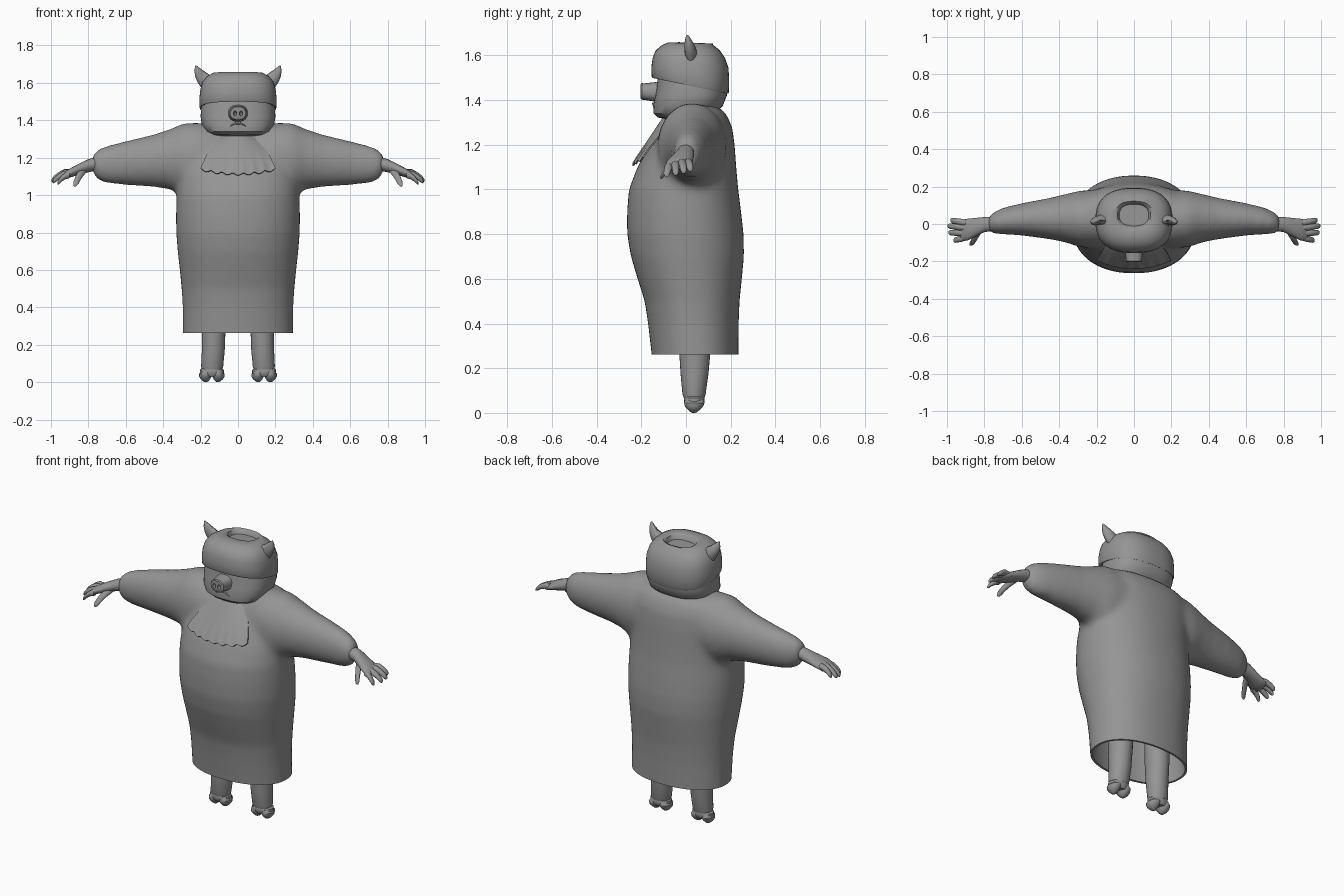
import bpy, bmesh, math
from mathutils import Vector, Euler

if "Cube" in bpy.data.objects:
    bpy.data.objects.remove(bpy.data.objects["Cube"])

grey = bpy.data.materials.new("plain_grey")
grey.diffuse_color = (0.3, 0.3, 0.3, 1)
grey.use_nodes = True
grey.node_tree.nodes["Principled BSDF"].inputs["Base Color"].default_value = grey.diffuse_color


def finish(name, bm, angle=40):
    bmesh.ops.recalc_face_normals(bm, faces=bm.faces[:])
    me = bpy.data.meshes.new(name)
    bm.to_mesh(me)
    bm.free()
    me.materials.append(grey)
    ob = bpy.data.objects.new(name, me)
    bpy.context.collection.objects.link(ob)
    shade(ob, angle)
    return ob


def select(ob):
    bpy.ops.object.select_all(action='DESELECT')
    ob.select_set(True)
    bpy.context.view_layer.objects.active = ob


def shade(ob, angle=40):
    select(ob)
    bpy.ops.object.shade_smooth_by_angle(angle=math.radians(angle))


def apply(ob, kind, **settings):
    select(ob)
    mod = ob.modifiers.new(kind, kind)
    for key, value in settings.items():
        setattr(mod, key, value)
    bpy.ops.object.modifier_apply(modifier=mod.name)


def loft(name, sections, axis='Z', n=32, power=2.0, caps=(True, True), bm=None, angle=40):
    """sections: (centre, half size a, half size b[, tilt in y]) across the axis."""
    out = bm or bmesh.new()
    rings = []
    for c, a, b, *tilt in sections:
        ring = []
        for i in range(n):
            t = 2 * math.pi * i / n
            u, v = (math.copysign(abs(f) ** (2 / power), f) for f in (math.cos(t), math.sin(t)))
            u, v = a * u, b * v
            off = {'X': (0, u, v), 'Y': (u, 0, v), 'Z': (u, v, 0)}[axis]
            p = Vector(c) + Vector(off)
            if tilt:
                p.z += tilt[0] * p.y
            ring.append(out.verts.new(p))
        rings.append(ring)
    for r, q in zip(rings, rings[1:]):
        for i in range(n):
            j = (i + 1) % n
            out.faces.new((r[i], r[j], q[j], q[i]))
    if caps[0]:
        out.faces.new(rings[0][::-1])
    if caps[1]:
        out.faces.new(rings[-1])
    return out if bm else finish(name, out, angle)


def upright(rows):
    """rows: height, half width, front y, back y[, tilt]"""
    return [((0, (f + b) / 2, z), w, (b - f) / 2, *t) for z, w, f, b, *t in rows]


# robe: body and sleeves fused into one smooth skin, open at the hem
robe_bm = bmesh.new()
loft("", upright([
    (.20, .295, -.150, .235), (.27, .295, -.155, .235), (.40, .296, -.170, .236),
    (.50, .302, -.185, .240), (.60, .312, -.217, .250), (.70, .323, -.247, .260),
    (.80, .331, -.264, .258), (.90, .332, -.264, .247), (1.0, .328, -.256, .234),
    (1.1, .325, -.218, .225), (1.2, .32, -.165, .218), (1.28, .31, -.10, .207),
    (1.34, .28, -.05, .18), (1.375, .22, .0, .14)]), n=48, power=2.2, bm=robe_bm)
sleeve = [(.0, 1.36, 1.02, -.10, .18), (.2, 1.388, 1.0, -.13, .185), (.29, 1.386, .99, -.125, .178),
          (.36, 1.355, 1.03, -.10, .162), (.45, 1.325, 1.043, -.082, .14), (.60, 1.29, 1.053, -.062, .112),
          (.70, 1.265, 1.062, -.056, .088), (.75, 1.245, 1.08, -.052, .064), (.78, 1.215, 1.12, -.042, .042)]
for s in (-1, 1):
    loft("", [((s * x, (f + b) / 2, (t + u) / 2), (b - f) / 2, (t - u) / 2)
              for x, t, u, f, b in sleeve], 'X', bm=robe_bm)
robe = finish("robe", robe_bm)
apply(robe, 'REMESH', mode='VOXEL', voxel_size=0.016)
apply(robe, 'SMOOTH', factor=0.5, iterations=14)
bm = bmesh.new()
bm.from_mesh(robe.data)
bmesh.ops.bisect_plane(bm, geom=bm.verts[:] + bm.edges[:] + bm.faces[:],
                       plane_co=(0, 0, .262), plane_no=(0, 0, 1), clear_inner=True)
bm.to_mesh(robe.data)
bm.free()
apply(robe, 'SOLIDIFY', thickness=0.012, offset=-1)
shade(robe, 50)

# head
loft("head", upright([
    (1.315, .10, -.09, .06), (1.322, .14, -.125, .09), (1.34, .172, -.145, .13),
    (1.375, .193, -.147, .165), (1.42, .2, -.138, .183), (1.47, .197, -.13, .185),
    (1.55, .185, -.12, .175)]), n=48, power=2.5)

# cap with a tilted brim and a sunken crown
loft("cap", upright([
    (1.475, .185, -.125, .17, -.21), (1.468, .203, -.15, .188, -.21), (1.476, .206, -.154, .192, -.21),
    (1.525, .206, -.155, .193, -.15), (1.568, .201, -.15, .19, -.12), (1.605, .19, -.138, .175, -.1),
    (1.635, .166, -.112, .152, -.08), (1.654, .132, -.08, .12, -.05), (1.658, .10, -.03, .122, -.04),
    (1.652, .088, -.02, .115, -.04), (1.628, .078, -.01, .105, -.04)]), n=48, power=2.5)

# snout with two nostril dents
snout = loft("snout", [((0, -.11, 1.435), .056, .048), ((0, -.15, 1.437), .048, .042),
                       ((0, -.185, 1.438), .043, .037), ((0, -.198, 1.439), .043, .037),
                       ((0, -.203, 1.440), .037, .031)], 'Y', n=24, power=2.4)
for s in (-1, 1):
    bpy.ops.mesh.primitive_uv_sphere_add(segments=16, ring_count=8, location=(s * .016, -.203, 1.437))
    cutter = bpy.context.object
    cutter.scale = (.009, .02, .014)
    apply(snout, 'BOOLEAN', operation='DIFFERENCE', object=cutter, solver='EXACT')
    bpy.data.objects.remove(cutter)
shade(snout)

# mouth: thin downturned lip
mouth_bm = bmesh.new()
loft("", [((.044 * u, -.146 + .006 * u * u, 1.384 - .017 * u * u), .006, .005 * (1.15 - u * u))
          for u in [i / 6 - 1 for i in range(13)]], 'X', n=8, bm=mouth_bm)
finish("mouth", mouth_bm)

for s in (-1, 1):
    side = "left" if s > 0 else "right"

    # ear: leaning cone, cupped at the front
    ear = loft(side + "_ear", [((s * .150, .015, 1.575), .048, .034), ((s * .165, .015, 1.605), .052, .036),
                               ((s * .184, .014, 1.635), .045, .030), ((s * .205, .011, 1.66), .028, .020),
                               ((s * .218, .008, 1.68), .013, .010), ((s * .225, .006, 1.692), .003, .003)],
               n=20)
    for v in ear.data.vertices:
        if v.co.y < .01 and v.co.z < 1.685:
            v.co.y += .018 * max(0, 1 - abs(abs(v.co.x) - .178) / .04)

    # hand: palm, four fingers and a thumb
    hand = bmesh.new()
    loft("", [((s * .74, .0, 1.172), .036, .038), ((s * .80, -.003, 1.157), .040, .035),
              ((s * .85, -.018, 1.138), .050, .030), ((s * .89, -.030, 1.122), .058, .025),
              ((s * .92, -.033, 1.110), .056, .020), ((s * .93, -.033, 1.106), .045, .012)],
         'X', n=20, bm=hand)
    fingers = [((.90, .006, 1.122), (.982, .020, 1.088)), ((.90, -.020, 1.122), (.997, -.010, 1.078)),
               ((.90, -.048, 1.115), (.992, -.046, 1.070)), ((.90, -.072, 1.108), (.965, -.088, 1.062)),
               ((.825, -.030, 1.130), (.872, -.115, 1.052))]
    for a, b in fingers:
        a, b = Vector(a), Vector(b)
        axis = 'Y' if b.x < .9 else 'X'
        steps = []
        for t, r in ((0, .017), (.35, .018), (.65, .016), (.88, .0145), (.97, .010), (1, .004)):
            p = a.lerp(b, t)
            p.z += .012 * math.sin(math.pi * t)
            steps.append(((s * p.x, p.y, p.z), r, r))
        loft("", steps, axis, n=12, bm=hand)
    finish(side + "_hand", hand)

    # leg
    loft(side + "_leg", [((s * .130, .04, .60), .068, .075), ((s * .130, .04, .30), .064, .072),
                         ((s * .132, .038, .17), .061, .062), ((s * .138, .036, .085), .059, .052),
                         ((s * .139, .036, .068), .055, .047)], n=28)

    # cloven hoof: ankle roll and two toes splayed apart
    hoof = bmesh.new()
    loft("", [((s * .14, .037, .078), .050, .040), ((s * .14, .037, .066), .064, .046),
              ((s * .14, .037, .045), .064, .045), ((s * .14, .037, .030), .045, .035)], n=24, bm=hoof)
    for k in (-1, 1):
        x = s * .14 + k * .034
        loft("", [((x - k * .004, .037, .062), .024, .040), ((x, .037, .045), .034, .046),
                  ((x + k * .001, .036, .028), .032, .040), ((x, .035, .014), .024, .027),
                  ((x - k * .002, .035, .003), .012, .014), ((x - k * .002, .035, .0), .006, .007)],
             n=20, bm=hoof)
    finish(side + "_hoof", hoof)

# bib: thin curved cloth with a scalloped lower edge
bib_bm = bmesh.new()
cols, rows = 48, 12
grid = []
for r in range(rows + 1):
    v = r / rows
    half = .075 + .125 * v ** .6
    line = []
    for c in range(cols + 1):
        u = 2 * c / cols - 1
        scallop = .014 * abs(math.sin(3.5 * math.pi * (u + 1))) * v ** 4
        z = 1.315 - .195 * v + .025 * u * u * v - scallop
        line.append(bib_bm.verts.new((half * u, -.105 - .133 * v + .045 * u * u, z)))
    grid.append(line)
for r in range(rows):
    for c in range(cols):
        bib_bm.faces.new((grid[r][c], grid[r][c + 1], grid[r + 1][c + 1], grid[r + 1][c]))
bib = finish("bib", bib_bm)
apply(bib, 'SOLIDIFY', thickness=0.006, offset=0)
shade(bib)
